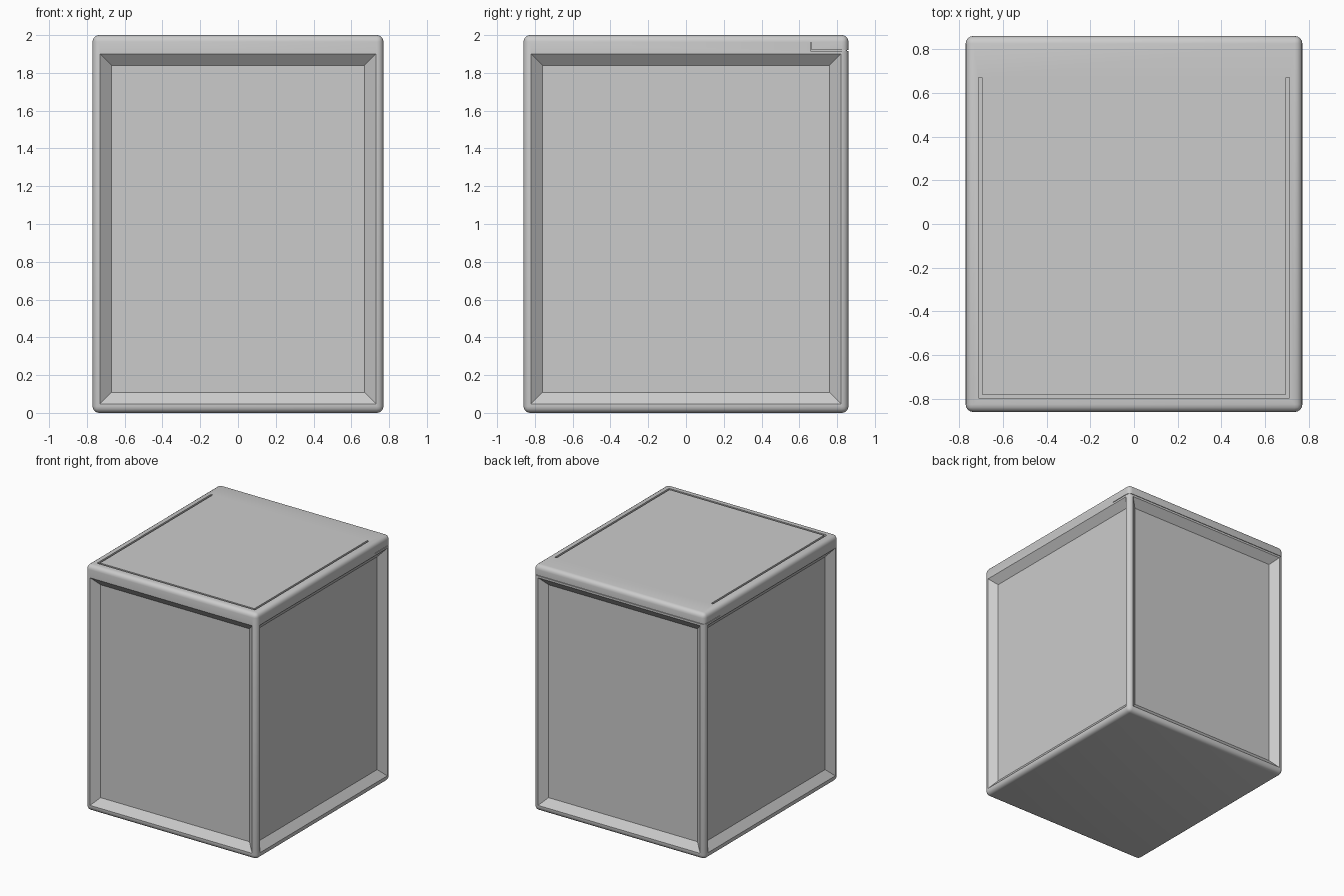
import bpy
import bmesh
from math import radians

cube = bpy.data.objects.get("Cube")
if cube:
    bpy.data.objects.remove(cube, do_unlink=True)

# Half width, half depth, height
HX, HY, H = 0.77, 0.86, 2.0

grey = bpy.data.materials.new("light_grey")
grey.use_nodes = True
colour = (0.6, 0.6, 0.6, 1)
grey.diffuse_color = colour
grey.node_tree.nodes["Principled BSDF"].inputs["Base Color"].default_value = colour


def make(name, bm):
    bmesh.ops.recalc_face_normals(bm, faces=bm.faces)
    mesh = bpy.data.meshes.new(name)
    bm.to_mesh(mesh)
    bm.free()
    ob = bpy.data.objects.new(name, mesh)
    ob.data.materials.append(grey)
    bpy.context.collection.objects.link(ob)
    return ob


def loft(name, low, high):
    """Solid between two matching loops of points."""
    bm = bmesh.new()
    a = [bm.verts.new(p) for p in low]
    b = [bm.verts.new(p) for p in high]
    bm.faces.new(a)
    bm.faces.new(b)
    for i in range(len(a)):
        j = (i + 1) % len(a)
        bm.faces.new((a[i], a[j], b[j], b[i]))
    return make(name, bm)


def prism(name, outline, z0, z1):
    return loft(name, [(x, y, z0) for x, y in outline], [(x, y, z1) for x, y in outline])


def rect(x0, x1, y0, y1):
    return [(x0, y0), (x1, y0), (x1, y1), (x0, y1)]


def activate(ob):
    bpy.ops.object.select_all(action="DESELECT")
    ob.select_set(True)
    bpy.context.view_layer.objects.active = ob


def carve(ob, cutter):
    cutter.hide_render = True
    mod = ob.modifiers.new("cut", "BOOLEAN")
    mod.operation = "DIFFERENCE"
    mod.solver = "EXACT"
    mod.object = cutter
    activate(ob)
    bpy.ops.object.modifier_apply(modifier=mod.name)
    bpy.data.objects.remove(cutter, do_unlink=True)


# Rounded box
body = prism("box_body", rect(-HX, HX, -HY, HY), 0, H)
bevel = body.modifiers.new("round_edges", "BEVEL")
bevel.width = 0.035
bevel.segments = 4
activate(body)
bpy.ops.object.modifier_apply(modifier=bevel.name)

# Recessed panels with sloping borders on all four walls
DEPTH, SLOPE, OUT = 0.05, 0.06, 0.01


def panel_loop(half, face, axis, sign, depth):
    grow = -SLOPE * depth / DEPTH
    w, low, high = half - 0.04 + grow, 0.048 - grow, 1.90 + grow
    n = sign * (face - depth)
    return [(u, n, z) if axis == "y" else (n, u, z)
            for u, z in ((-w, low), (w, low), (w, high), (-w, high))]


for half, face, axis in ((HX, HY, "y"), (HY, HX, "x")):
    for sign in (-1, 1):
        carve(body, loft("panel_cutter",
                         panel_loop(half, face, axis, sign, -OUT),
                         panel_loop(half, face, axis, sign, DEPTH)))

# Groove around three sides of the lid
gx, gw, front, back = 0.711, 0.016, -0.797, 0.67
groove = [(-gx, back), (-gx, front), (gx, front), (gx, back),
          (gx - gw, back), (gx - gw, front + gw), (gw - gx, front + gw), (gw - gx, back)]
carve(body, prism("groove_cutter", groove, H - 0.03, H + 0.05))

# Fine hinge seam across the back and round both rear corners
seam_z, seam_y, thin, deep = 1.92, 0.66, 0.004, 0.008
sx, sy = HX - deep, HY - deep
seam = [(-1, seam_y), (-sx, seam_y), (-sx, sy), (sx, sy),
        (sx, seam_y), (1, seam_y), (1, 1), (-1, 1)]
carve(body, prism("seam_cutter", seam, seam_z - thin, seam_z))
for x0, x1 in ((-1, -sx), (sx, 1)):
    carve(body, prism("seam_end_cutter", rect(x0, x1, seam_y, seam_y + thin),
                      seam_z - thin, 1.962))

activate(body)
bpy.ops.object.shade_smooth_by_angle(angle=radians(30))
